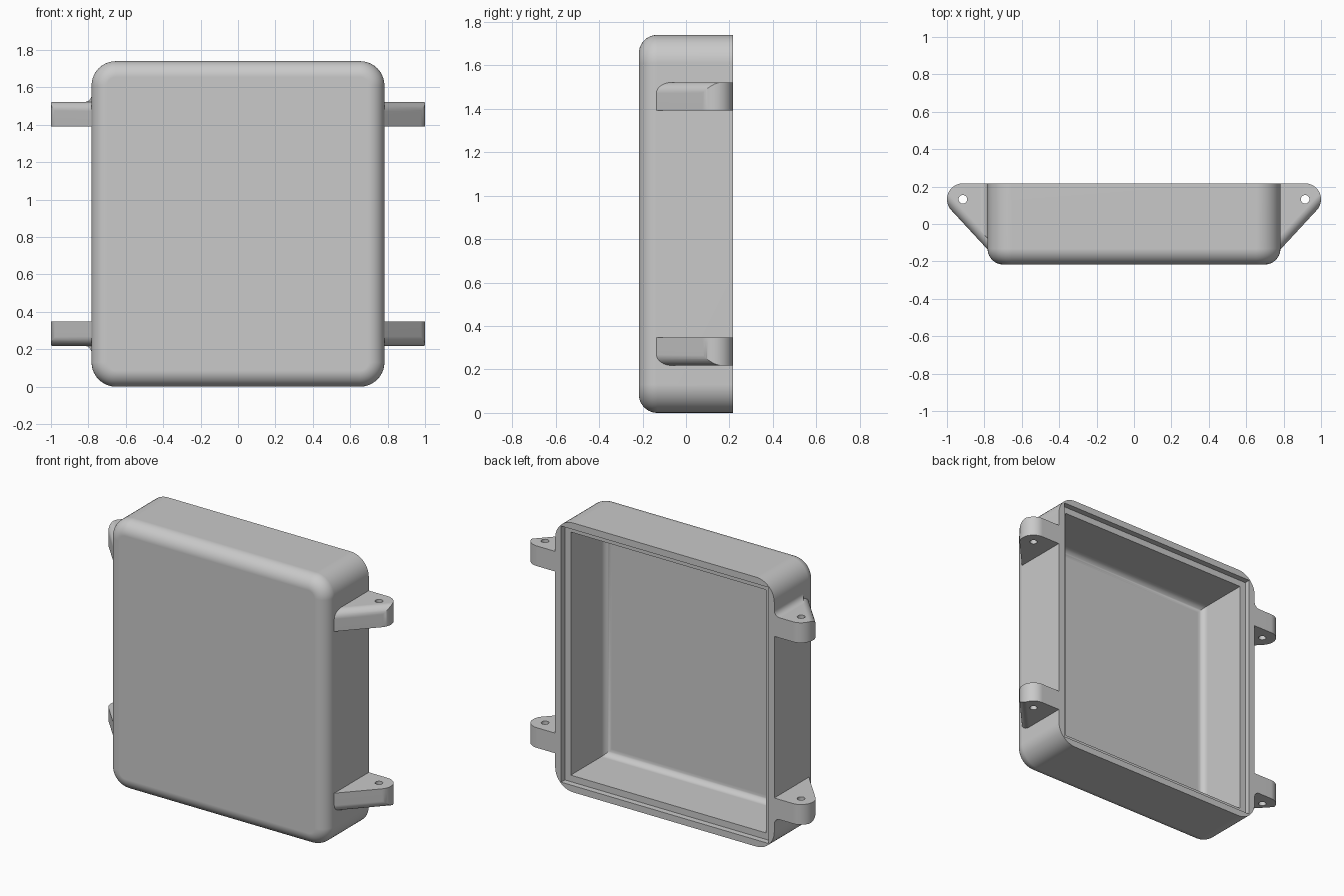
import bpy
import bmesh
from math import sin, cos, pi, asin, atan2, hypot
from mathutils import Vector, Matrix

if "Cube" in bpy.data.objects:
    bpy.data.objects.remove(bpy.data.objects["Cube"])

HALF_W, HEIGHT, HALF_D = 0.783, 1.74, 0.217
MID_Z = HEIGHT / 2
GREY = (0.585, 0.585, 0.585, 1)

grey = bpy.data.materials.new("enclosure_grey")
grey.use_nodes = True
grey.diffuse_color = GREY
grey.node_tree.nodes["Principled BSDF"].inputs["Base Color"].default_value = GREY


def make_object(name, bm):
    bmesh.ops.recalc_face_normals(bm, faces=bm.faces)
    mesh = bpy.data.meshes.new(name)
    bm.to_mesh(mesh)
    bm.free()
    mesh.materials.append(grey)
    obj = bpy.data.objects.new(name, mesh)
    bpy.context.collection.objects.link(obj)
    return obj


def finish(obj):
    """Smooth shading with crisp edges and flat large faces."""
    bpy.ops.object.select_all(action="DESELECT")
    obj.select_set(True)
    bpy.context.view_layer.objects.active = obj
    bpy.ops.object.shade_smooth_by_angle(angle=pi / 6)
    obj.modifiers.new("flat_faces", "WEIGHTED_NORMAL").keep_sharp = True


def arc(cx, cy, r, start, end, n=10):
    return [(cx + r * cos(start + (end - start) * i / n),
             cy + r * sin(start + (end - start) * i / n)) for i in range(n + 1)]


def prism(name, points, direction):
    bm = bmesh.new()
    face = bm.faces.new([bm.verts.new(p) for p in points])
    ext = bmesh.ops.extrude_face_region(bm, geom=[face], use_keep_orig=True)
    moved = [v for v in ext["geom"] if isinstance(v, bmesh.types.BMVert)]
    bmesh.ops.translate(bm, verts=moved, vec=direction)
    return make_object(name, bm)


def cut(obj, cutter, operation):
    mod = obj.modifiers.new("cut", "BOOLEAN")
    mod.object, mod.operation, mod.solver = cutter, operation, "EXACT"
    bpy.context.view_layer.update()
    graph = bpy.context.evaluated_depsgraph_get()
    mesh = bpy.data.meshes.new_from_object(obj.evaluated_get(graph))
    obj.modifiers.clear()
    obj.data = mesh
    bpy.data.objects.remove(cutter)


# Housing: rounded rectangles lofted over the outside, the stepped rim and the cavity
CORNER, EDGE = 0.13, 0.085
RIM, WALL, STEP, INNER = 0.043, 0.085, 0.038, 0.045
FLOOR_Y = -HALF_D + 0.042

sections = []                                   # (y, inset, corner radius)
for i in range(11):
    a = i / 10 * pi / 2
    inset = EDGE * (1 - sin(a))
    sections.append((-HALF_D + EDGE * (1 - cos(a)), inset, CORNER - inset))
sections += [(HALF_D, 0, CORNER), (HALF_D, RIM, 0),
             (HALF_D - STEP, RIM, 0), (HALF_D - STEP, WALL, 0)]
for i in range(9):
    a = i / 8 * pi / 2
    sections.append((FLOOR_Y + INNER * (1 - sin(a)), WALL + INNER * (1 - cos(a)), 0))

bm = bmesh.new()
rings = []
for y, inset, r in sections:
    w, h = HALF_W - inset - r, MID_Z - inset - r
    ring = []
    for k, (sx, sz) in enumerate([(1, 1), (-1, 1), (-1, -1), (1, -1)]):
        for x, z in arc(sx * w, MID_Z + sz * h, r, k * pi / 2, (k + 1) * pi / 2):
            ring.append(bm.verts.new((x, y, z)))
    rings.append(ring)
for a, b in zip(rings, rings[1:]):
    for i in range(len(a)):
        j = (i + 1) % len(a)
        bm.faces.new((a[i], a[j], b[j], b[i]))
bm.faces.new(rings[0])
bm.faces.new(rings[-1])
bmesh.ops.remove_doubles(bm, verts=bm.verts, dist=0.0001)
finish(make_object("housing", bm))

# Mounting lug: round tip with a slanted front running back to the housing
LUG_BOTTOM, LUG_TOP = 1.392, 1.522
root = Vector((HALF_W, -0.136))
tip = Vector((0.915, 0.132))
tip_r = 0.085
d = tip - root
slant = atan2(d.y, d.x) - asin(tip_r / hypot(d.x, d.y))
along = Vector((cos(slant), sin(slant), 0))
normal = Vector((sin(slant), -cos(slant), 0))


def slanted_block(name, section):
    """Long bar parallel to the slanted face; section is (outward, z)."""
    start = root.to_3d() - along * 0.7
    return prism(name, [start + normal * u + Vector((0, 0, z)) for u, z in section],
                 along * 1.6)


outline = [root] + arc(tip.x, tip.y, tip_r, slant - pi / 2, pi / 2, 20) + [(HALF_W, HALF_D)]
lug = prism("lug", [(p[0], p[1], LUG_BOTTOM) for p in outline], (0, 0, 0.3))

# Rounded outer edge along the slanted face
round_r = 0.05
rounded = arc(-round_r, LUG_TOP - round_r, round_r, 0, pi / 2, 8)
cut(lug, slanted_block("edge_cutter",
                       [(-0.6, 1.2), (0, 1.2)] + rounded + [(-0.6, LUG_TOP)]), "INTERSECT")

# Screw hole
hole = arc(tip.x, tip.y, 0.023, 0, 2 * pi, 24)[:-1]
cut(lug, prism("hole_cutter", [(x, y, 1.2) for x, y in hole], (0, 0, 0.5)), "DIFFERENCE")

# Concave blend between a lug and the housing side, trimmed parallel to the slant
blend_r = 0.038
blend_outline = [(HALF_W, LUG_TOP)] + arc(HALF_W + blend_r, LUG_TOP + blend_r, blend_r,
                                          1.5 * pi, pi, 8)
blend = prism("blend", [(x, root.y, z) for x, z in blend_outline],
              (0, HALF_D - root.y, 0))
cut(blend, slanted_block("blend_cutter",
                         [(-0.6, 1.2), (-0.04, 1.2), (-0.04, 1.7), (-0.6, 1.7)]), "INTERSECT")


def place(source, name, sx, sz):
    """Mirrored copy of a part about the middle of the housing."""
    bm = bmesh.new()
    bm.from_mesh(source.data)
    flip = Matrix.Translation((0, 0, MID_Z)) @ Matrix.Diagonal((sx, 1, sz, 1)) \
        @ Matrix.Translation((0, 0, -MID_Z))
    bmesh.ops.transform(bm, matrix=flip, verts=bm.verts)
    finish(make_object(name, bm))


for level, sz in (("upper", 1), ("lower", -1)):
    for side, sx in (("left", 1), ("right", -1)):
        place(lug, f"{level}_{side}_lug", sx, sz)
    place(blend, f"{level}_right_lug_blend", -1, sz)
bpy.data.objects.remove(lug)
bpy.data.objects.remove(blend)
